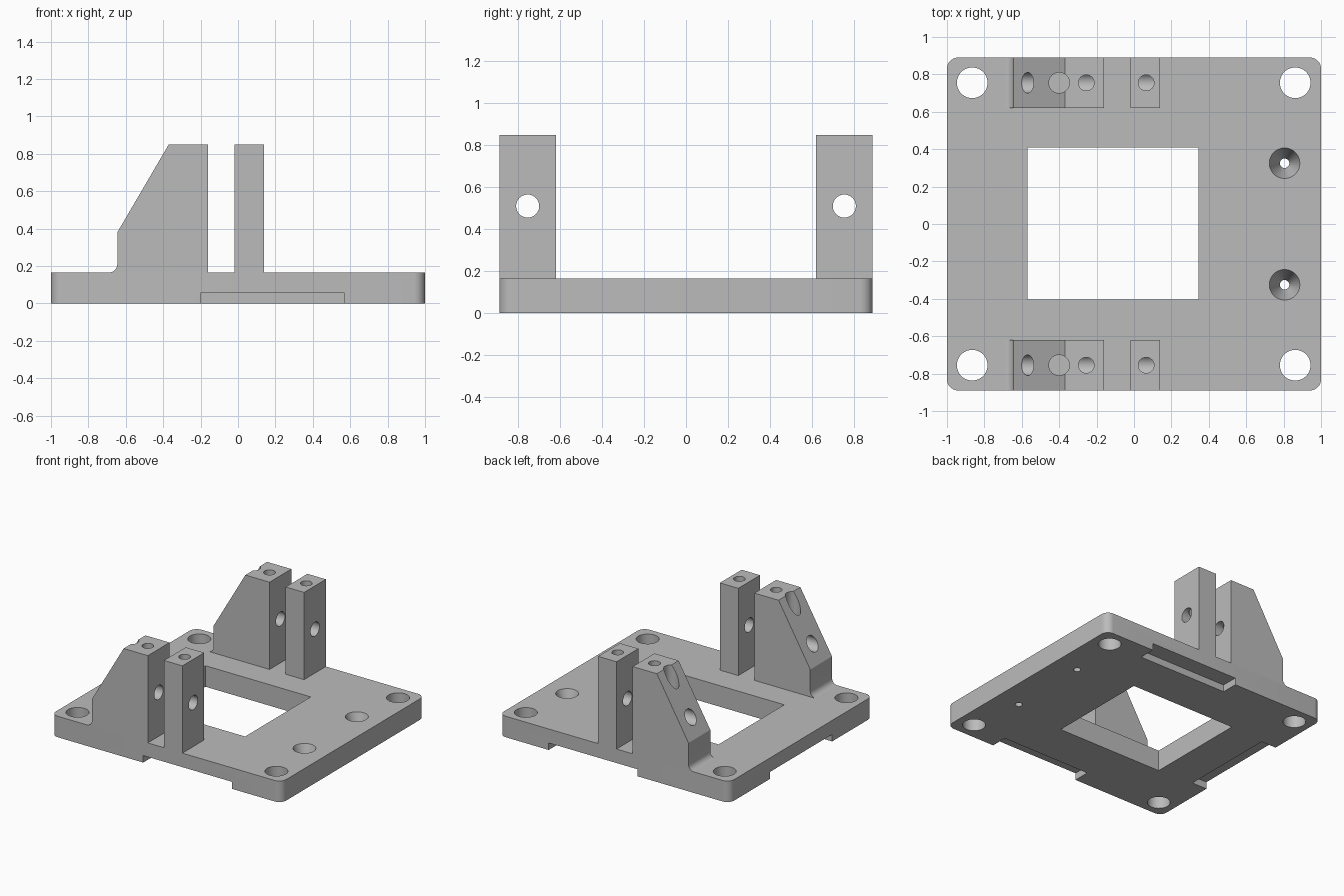
import bpy, bmesh, math
from mathutils import Matrix, Vector

default = bpy.data.objects.get("Cube")
if default:
    bpy.data.objects.remove(default, do_unlink=True)

grey = bpy.data.materials.new("plain grey")
grey.use_nodes = True
grey.diffuse_color = (0.5, 0.5, 0.5, 1)
grey.node_tree.nodes["Principled BSDF"].inputs["Base Color"].default_value = (0.5, 0.5, 0.5, 1)

THICK, HALF_Y, TOP = 0.165, 0.89, 0.85
LUG_Y, LUG_W = 0.755, 0.27


def make(name, bm):
    bmesh.ops.recalc_face_normals(bm, faces=bm.faces)
    mesh = bpy.data.meshes.new(name)
    bm.to_mesh(mesh)
    bm.free()
    mesh.materials.append(grey)
    obj = bpy.data.objects.new(name, mesh)
    bpy.context.scene.collection.objects.link(obj)
    return obj


def extrude(name, points, vec):
    """Solid made by sweeping a flat outline along vec."""
    bm = bmesh.new()
    face = bm.faces.new([bm.verts.new(p) for p in points])
    swept = bmesh.ops.extrude_face_region(bm, geom=[face], use_keep_orig=True)
    verts = [g for g in swept["geom"] if isinstance(g, bmesh.types.BMVert)]
    bmesh.ops.translate(bm, verts=verts, vec=vec)
    return make(name, bm)


def box(name, x0, x1, y0, y1, z0, z1):
    outline = [(x0, y0, z0), (x1, y0, z0), (x1, y1, z0), (x0, y1, z0)]
    return extrude(name, outline, (0, 0, z1 - z0))


def rod(start, end, r0, r1=None):
    """Round cutter from start to end, optionally tapered."""
    a, b = Vector(start), Vector(end)
    turn = (b - a).to_track_quat('Z', 'Y').to_matrix().to_4x4()
    bm = bmesh.new()
    bmesh.ops.create_cone(bm, cap_ends=True, segments=48, radius1=r0,
                          radius2=r0 if r1 is None else r1, depth=(b - a).length,
                          matrix=Matrix.Translation((a + b) / 2) @ turn)
    return make("cutter", bm)


def cut(obj, cutters):
    for cutter in cutters:
        cutter.hide_render = True
        mod = obj.modifiers.new("cut", 'BOOLEAN')
        mod.operation, mod.solver, mod.object = 'DIFFERENCE', 'EXACT', cutter
        bpy.context.view_layer.objects.active = obj
        bpy.ops.object.modifier_apply(modifier=mod.name)
        bpy.data.objects.remove(cutter, do_unlink=True)


def smooth(obj):
    bpy.ops.object.select_all(action='DESELECT')
    obj.select_set(True)
    bpy.context.view_layer.objects.active = obj
    bpy.ops.object.shade_smooth_by_angle(angle=math.radians(30))


# Base plate with rounded corners
R = 0.06
outline = []
for i, (sx, sy) in enumerate([(1, 1), (-1, 1), (-1, -1), (1, -1)]):
    for k in range(9):
        a = math.radians(90 * i + 90 * k / 8)
        outline.append((sx * (1 - R) + R * math.cos(a), sy * (HALF_Y - R) + R * math.sin(a), 0))
plate = extrude("base_plate", outline, (0, 0, THICK))

# Window, corner holes, countersinks and edge notches underneath
cutters = [box("cutter", -0.57, 0.345, -0.405, 0.41, -0.1, 0.3),
           box("cutter", -1.1, -0.87, -0.385, 0.385, -0.1, 0.055)]
for s in (-1, 1):
    for x in (-0.865, 0.862):
        cutters.append(rod((x, s * LUG_Y, -0.1), (x, s * LUG_Y, 0.3), 0.082))
    cutters.append(rod((0.805, s * 0.325, -0.001), (0.805, s * 0.325, THICK + 0.001), 0.025, 0.082))
    inner, outer = sorted((s * 0.76, s * 1.0))
    cutters.append(box("cutter", -0.2, 0.57, inner, outer, -0.1, 0.055))
cut(plate, cutters)
smooth(plate)

# Sloped bracket outline with a fillet at its foot
F = 0.045
bracket = [(-0.16, THICK), (-0.16, TOP), (-0.37, TOP), (-0.645, 0.38)]
for k in range(9):
    a = math.radians(90 * k / 8)
    bracket.append((-0.645 - F + F * math.cos(a), THICK + F - F * math.sin(a)))

# A sloped bracket and a clamp post on each side
for side, s in (("right", -1), ("left", 1)):
    yc = s * LUG_Y
    y0 = yc - LUG_W / 2
    side_name = "front" if s < 0 else "back"
    lug = extrude(side_name + "_sloped_bracket", [(x, y0, z) for x, z in bracket], (0, LUG_W, 0))
    post = box(side_name + "_clamp_post", -0.02, 0.14, y0, y0 + LUG_W, THICK, TOP)

    def cross_hole():
        return rod((-1, yc, 0.51), (1, yc, 0.51), 0.055)

    cut(lug, [cross_hole(),
              rod((-0.255, yc, 0.52), (-0.255, yc, 1), 0.042),
              rod((-0.4, yc, 0.6), (-0.4, yc, 1), 0.055)])
    cut(post, [cross_hole(), rod((0.065, yc, 0.52), (0.065, yc, 1), 0.042)])
    smooth(lug)
    smooth(post)
